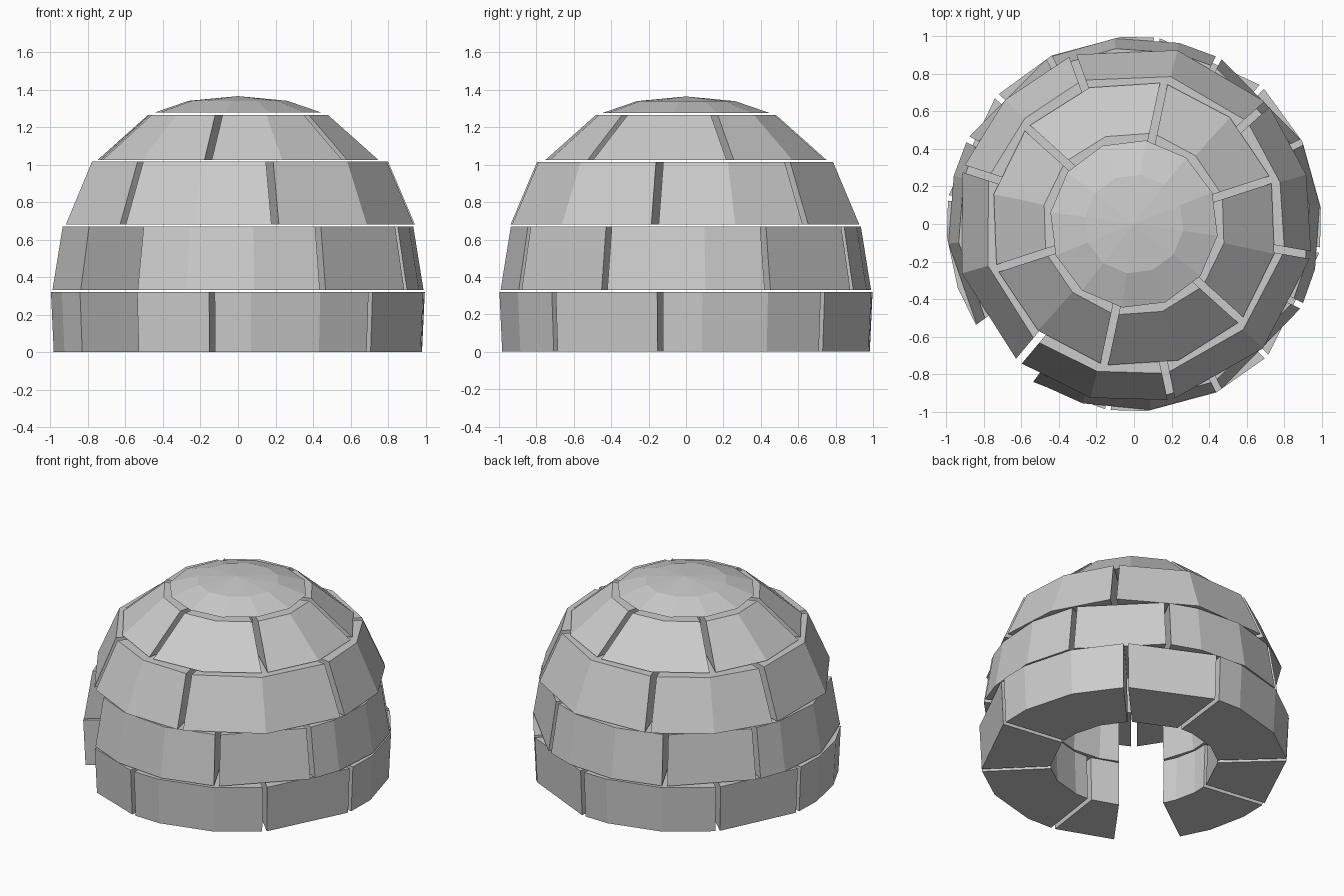
import bpy, bmesh, math

if "Cube" in bpy.data.objects:
    bpy.data.objects.remove(bpy.data.objects["Cube"])


def make_object(name, verts, faces):
    mesh = bpy.data.meshes.new(name)
    mesh.from_pydata(verts, [], faces)
    bm = bmesh.new()
    bm.from_mesh(mesh)
    bmesh.ops.recalc_face_normals(bm, faces=bm.faces)
    bm.to_mesh(mesh)
    bm.free()
    ob = bpy.data.objects.new(name, mesh)
    bpy.context.collection.objects.link(ob)
    return ob


def brick(name, start, facets, end, outer, inner, z, gaps):
    """Flat-faceted wall block between two angles; outer/inner/z are (bottom, top)."""
    section = [(outer[0], z[0]), (outer[1], z[1]), (inner[1], z[1]), (inner[0], z[0])]
    angles = [start] + facets + [end]
    verts, faces = [], []
    for i, a in enumerate(angles):
        gap = gaps[0] if i == 0 else -gaps[1] if i == len(angles) - 1 else 0
        for r, h in section:
            t = math.radians(a) + math.asin(gap / r)
            verts.append((r * math.cos(t), r * math.sin(t), h))
    for i in range(len(angles) - 1):
        for k in range(4):
            n = (k + 1) % 4
            faces.append((4 * i + k, 4 * i + n, 4 * i + 4 + n, 4 * i + 4 + k))
    last = 4 * (len(angles) - 1)
    faces += [(3, 2, 1, 0), tuple(range(last, last + 4))]
    return make_object(name, verts, faces)


# doorway jambs, nearly parallel: angles plus a sideways offset
DOOR = (216, 234)
JAMB = 0.06

# bottom course: alternating long and short bricks, broken by the doorway
course1 = [
    (234, [], 262), (262, [274, 296], 315), (315, [], 352), (352, [5, 26], 47),
    (47, [], 83), (83, [94, 116], 137), (137, [], 172), (172, [184, 200], 216),
]
# second course, same rhythm shifted by half a brick
course2 = [
    (234, [254, 275], 297), (297, [], 334), (334, [346, 366], 386),
    (26, [], 63), (63, [76, 96], 117), (117, [], 153), (153, [165, 186], 216),
]
# third course spans over the doorway
course3 = []
for k in range(3):
    a = 230 + 120 * k
    course3 += [(a, [a + 26], a + 52), (a + 52, [a + 86], a + 120)]
# fourth course: six equal bricks
course4 = [(18 + 60 * k, [48 + 60 * k], 78 + 60 * k) for k in range(6)]

courses = [
    ("bottom", course1, (0.985, 1.0), (0.54, 0.55), (0.0, 0.32), 0.015),
    ("second", course2, (0.995, 0.94), (0.55, 0.52), (0.33, 0.67), 0.017),
    ("third", course3, (0.955, 0.81), (0.52, 0.43), (0.68, 1.015), 0.02),
    ("fourth", course4, (0.765, 0.49), (0.42, 0.27), (1.025, 1.265), 0.02),
]
for label, bricks, outer, inner, z, gap in courses:
    for n, (a, facets, b) in enumerate(bricks):
        gaps = [JAMB if t in DOOR and z[0] < 0.5 else gap for t in (a, b)]
        brick(f"{label}_course_brick_{n + 1}", a, facets, b, outer, inner, z, gaps)

# shallow roof cap closing the top
N = 12
verts, faces = [], []
for r, h in ((0.45, 1.277), (0.265, 1.34)):
    for i in range(N):
        t = math.radians(-8 + 360 * i / N)
        verts.append((r * math.cos(t), r * math.sin(t), h))
verts.append((0, 0, 1.365))
for i in range(N):
    j = (i + 1) % N
    faces += [(i, j, N + j, N + i), (N + i, N + j, 2 * N)]
faces.append(tuple(reversed(range(N))))
make_object("roof_cap", verts, faces)
